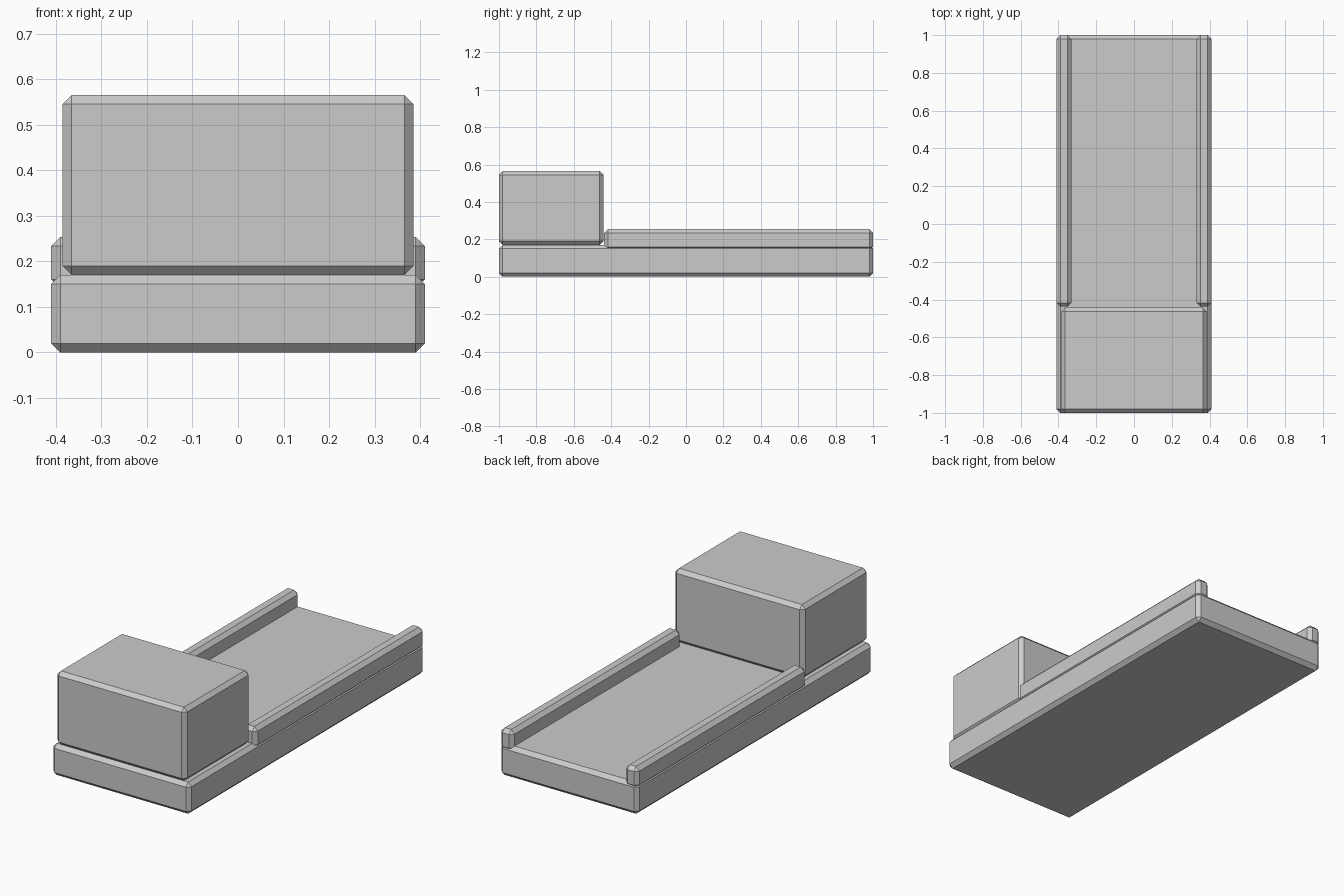
import bpy

if "Cube" in bpy.data.objects:
    bpy.data.objects.remove(bpy.data.objects["Cube"])


def chamfered_box(name, lo, hi, bevel=0.02):
    """Box spanning lo..hi with a single-segment chamfer on every edge."""
    centre = [(a + b) / 2 for a, b in zip(lo, hi)]
    bpy.ops.mesh.primitive_cube_add(size=1, location=centre)
    ob = bpy.context.object
    ob.name = name
    ob.scale = [b - a for a, b in zip(lo, hi)]
    bpy.ops.object.transform_apply(location=False, rotation=False, scale=True)
    mod = ob.modifiers.new("chamfer", 'BEVEL')
    mod.width = bevel
    mod.segments = 1
    mod.limit_method = 'NONE'
    return ob


# Flat chassis slab
chamfered_box("base", (-0.41, -1, 0), (0.41, 1, 0.17))

# Cab block at the front
chamfered_box("cab", (-0.385, -1, 0.17), (0.385, -0.442, 0.565))

# Side rails of the bed, sunk slightly into the base
for side, x0, x1 in (("left", -0.41, -0.332), ("right", 0.332, 0.41)):
    chamfered_box(side + "_rail", (x0, -0.438, 0.14), (x1, 1, 0.254))
